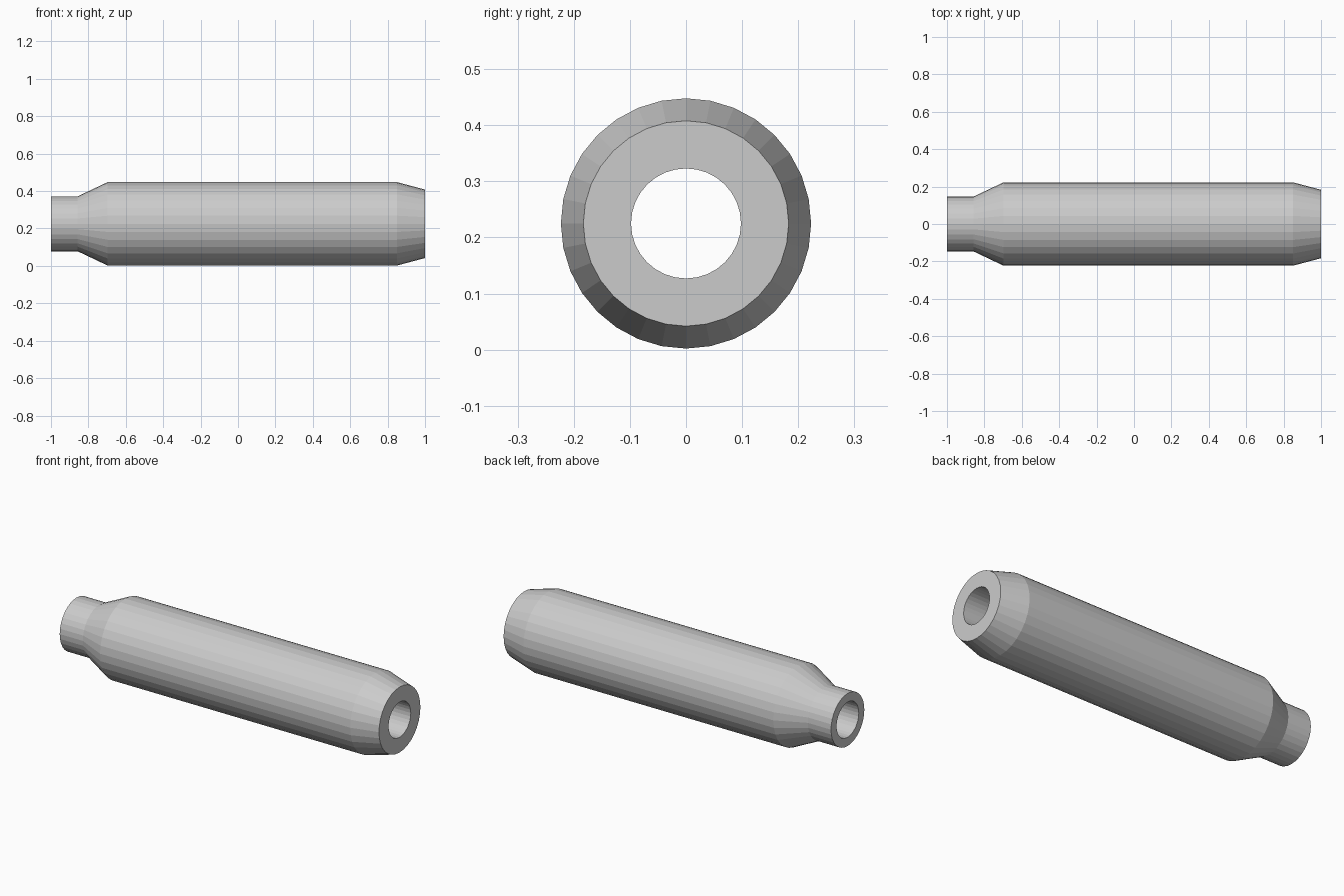
import bpy, bmesh
from math import sin, cos, tau

if "Cube" in bpy.data.objects:
    bpy.data.objects.remove(bpy.data.objects["Cube"])

SIDES = 32
AXIS_Z = 0.225

# Closed wall section as (x, radius): neck, shoulder, barrel, tapered end, bore
profile = [(-1, 0.147), (-0.857, 0.147), (-0.697, 0.223), (0.85, 0.223),
           (1, 0.183), (1, 0.098), (-1, 0.098)]

# Revolve the section around the x axis
bm = bmesh.new()
rings = [[bm.verts.new((x, r * sin(tau * i / SIDES), AXIS_Z + r * cos(tau * i / SIDES)))
          for i in range(SIDES)] for x, r in profile]
for a, b in zip(rings, rings[1:] + rings[:1]):
    for i in range(SIDES):
        j = (i + 1) % SIDES
        bm.faces.new((a[i], a[j], b[j], b[i]))
bmesh.ops.recalc_face_normals(bm, faces=bm.faces)

mesh = bpy.data.meshes.new("tapered_sleeve")
bm.to_mesh(mesh)
bm.free()
bpy.context.collection.objects.link(bpy.data.objects.new("tapered_sleeve", mesh))
